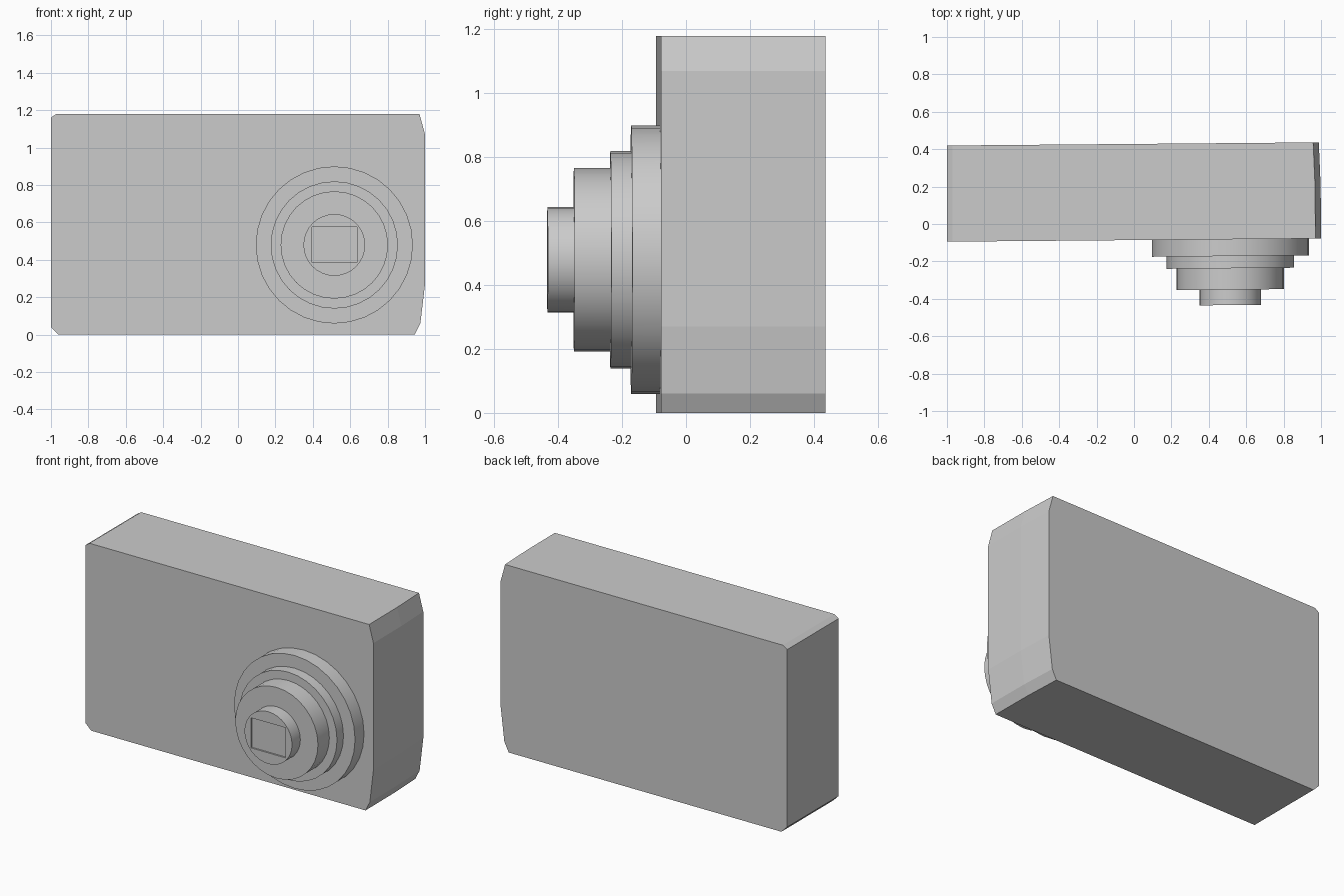
import bpy, bmesh, math

if "Cube" in bpy.data.objects:
    bpy.data.objects.remove(bpy.data.objects["Cube"])

SKEW = 0.0085  # the whole model is turned very slightly about z


def finish(name, bm):
    bmesh.ops.recalc_face_normals(bm, faces=bm.faces)
    for v in bm.verts:
        v.co.y += SKEW * v.co.x
    mesh = bpy.data.meshes.new(name)
    bm.to_mesh(mesh)
    bm.free()
    obj = bpy.data.objects.new(name, mesh)
    bpy.context.collection.objects.link(obj)
    return obj


def loft(bm, loops):
    """Skin closed loops of points and cap both ends."""
    rings = [[bm.verts.new(p) for p in loop] for loop in loops]
    n = len(rings[0])
    for a, b in zip(rings, rings[1:]):
        for i in range(n):
            j = (i + 1) % n
            bm.faces.new((a[i], a[j], b[j], b[i]))
    bm.faces.new(rings[0])
    bm.faces.new(rings[-1])


# Camera body: front outline lofted backwards, right side tapering at the rear
left = [(-0.96, 0), (-1, 0.04), (-1, 1.16), (-0.97, 1.18)]
right = [(0.97, 1.18), (1, 1.07), (1, 0.27), (0.975, 0.06), (0.945, 0)]
bm = bmesh.new()
loft(bm, [[(x, y, z) for x, z in left] + [(x - taper, y, z) for x, z in right]
          for y, taper in ((-0.086, 0), (0.195, 0.002), (0.428, 0.012))])
finish("camera_body", bm)

# Stepped lens barrel: stacked rings around one axis
CX, CZ, SIDES = 0.515, 0.479, 32
profile = [(0.42, -0.08), (0.42, -0.176), (0.34, -0.176), (0.34, -0.241),
           (0.287, -0.241), (0.287, -0.355), (0.165, -0.355), (0.165, -0.438)]
bm = bmesh.new()
loft(bm, [[(CX + r * math.cos(2 * math.pi * i / SIDES), y,
            CZ + r * math.sin(2 * math.pi * i / SIDES)) for i in range(SIDES)]
          for r, y in profile])
lens = finish("lens_barrel", bm)

# Shallow rectangular window recessed into the lens tip
bm = bmesh.new()
w, h = 0.12, 0.095
loft(bm, [[(CX - w, y, CZ - h), (CX + w, y, CZ - h),
           (CX + w, y, CZ + h), (CX - w, y, CZ + h)] for y in (-0.5, -0.428)])
cutter = finish("lens_window_cutter", bm)
cutter.hide_render = True
cutter.hide_viewport = True
cut = lens.modifiers.new("window", 'BOOLEAN')
cut.operation = 'DIFFERENCE'
cut.solver = 'EXACT'
cut.object = cutter

# Smooth barrel walls with crisp steps
for p in lens.data.polygons:
    p.use_smooth = abs(p.normal.y) < 0.5
bpy.ops.object.select_all(action='DESELECT')
lens.select_set(True)
bpy.context.view_layer.objects.active = lens
bpy.ops.object.shade_smooth_by_angle(angle=math.radians(30))
